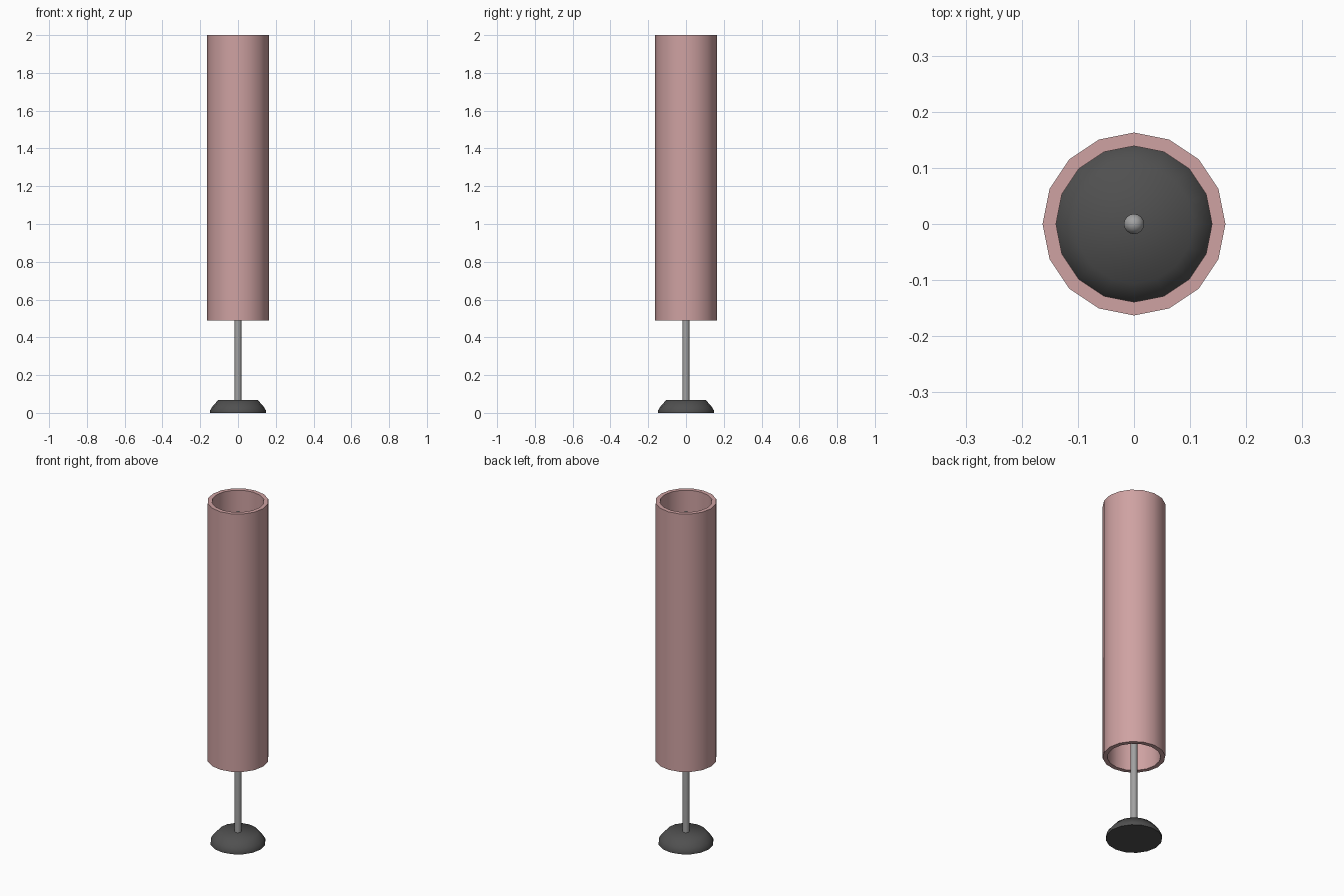
import bpy, math

if "Cube" in bpy.data.objects:
    bpy.data.objects.remove(bpy.data.objects["Cube"])

def material(name, rgb):
    m = bpy.data.materials.new(name)
    m.diffuse_color = (*rgb, 1)
    m.use_nodes = True
    m.node_tree.nodes["Principled BSDF"].inputs["Base Color"].default_value = m.diffuse_color
    return m

pink = material("dusty pink", (0.62, 0.36, 0.36))
charcoal = material("charcoal", (0.08, 0.08, 0.08))
grey = material("metal grey", (0.36, 0.36, 0.36))

def lathe(name, profile, mat, sides=16, closed=False, angle=40):
    """Revolve (radius, z) points, given bottom to top on the outside, around z."""
    verts = [(r * math.cos(2 * math.pi * i / sides), r * math.sin(2 * math.pi * i / sides), z)
             for r, z in profile for i in range(sides)]
    n = len(profile)
    faces = []
    for k in range(n if closed else n - 1):
        a, b = k * sides, ((k + 1) % n) * sides
        for i in range(sides):
            j = (i + 1) % sides
            faces.append((a + i, a + j, b + j, b + i))
    if not closed:
        faces.append(tuple(reversed(range(sides))))
        faces.append(tuple(range((n - 1) * sides, n * sides)))
    me = bpy.data.meshes.new(name)
    me.from_pydata(verts, [], faces)
    me.materials.append(mat)
    ob = bpy.data.objects.new(name, me)
    bpy.context.collection.objects.link(ob)
    bpy.ops.object.select_all(action='DESELECT')
    ob.select_set(True)
    bpy.context.view_layer.objects.active = ob
    bpy.ops.object.shade_smooth_by_angle(angle=math.radians(angle))
    return ob

# Tall open cylinder shade with wall thickness
lathe("lamp_shade", [(0.163, 0.49), (0.163, 2.0), (0.139, 2.0), (0.139, 0.49)], pink, closed=True)

# Weighted foot, chamfered above a short rim
lathe("foot", [(0.147, 0.0), (0.147, 0.014), (0.136, 0.033), (0.106, 0.067)], charcoal, angle=60)

# Thin stem running up inside the shade, with a rounded tip
r, top = 0.018, 1.94
tip = [(r * math.cos(t), top - r + r * math.sin(t)) for t in (0, 0.5, 1.0, 1.4)]
lathe("stem", [(r, 0.06)] + tip, grey)
